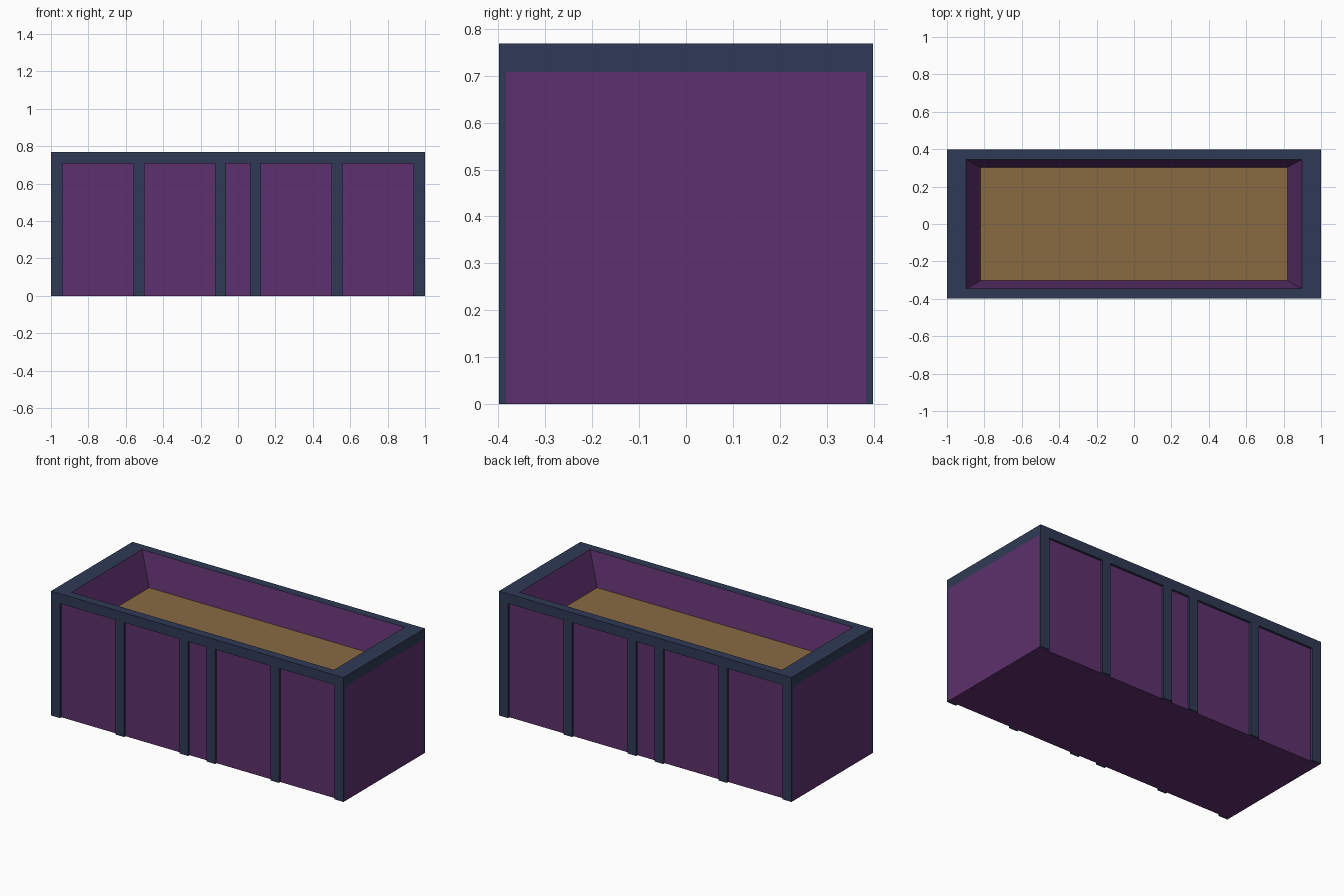
import bpy, bmesh

if "Cube" in bpy.data.objects:
    bpy.data.objects.remove(bpy.data.objects["Cube"])

HX, HY, H = 1.0, 0.398, 0.769      # outer half sizes and height
PANEL_Y, RIM_Z, SOIL_Z = 0.384, 0.708, 0.57


def material(name, rgb):
    m = bpy.data.materials.new(name)
    m.diffuse_color = (*rgb, 1)
    m.use_nodes = True
    m.node_tree.nodes["Principled BSDF"].inputs["Base Color"].default_value = m.diffuse_color
    return m


purple = material("purple_panel", (0.110, 0.030, 0.153))
navy = material("navy_frame", (0.028, 0.042, 0.089))
earth = material("brown_soil", (0.25, 0.145, 0.055))


def finish(name, bm, mat):
    me = bpy.data.meshes.new(name)
    bm.to_mesh(me)
    bm.free()
    me.materials.append(mat)
    ob = bpy.data.objects.new(name, me)
    bpy.context.collection.objects.link(ob)
    return ob


def loft(name, rings, mat, cap_start=False, cap_end=False):
    """Join a series of centred rectangles (half x, half y, z)."""
    bm = bmesh.new()
    loops = [[bm.verts.new((sx * x, sy * y, z))
              for sx, sy in ((-1, -1), (1, -1), (1, 1), (-1, 1))]
             for x, y, z in rings]
    for a, b in zip(loops, loops[1:]):
        for i in range(4):
            j = (i + 1) % 4
            bm.faces.new((a[i], a[j], b[j], b[i]))
    if cap_start:
        bm.faces.new(loops[0][::-1])
    if cap_end:
        bm.faces.new(loops[-1])
    return finish(name, bm, mat)


def box(name, x0, x1, y0, y1, z0, z1, mat):
    bm = bmesh.new()
    bmesh.ops.create_cube(bm, size=1)
    for v in bm.verts:
        v.co = ((x0 + x1) / 2 + v.co.x * (x1 - x0),
                (y0 + y1) / 2 + v.co.y * (y1 - y0),
                (z0 + z1) / 2 + v.co.z * (z1 - z0))
    return finish(name, bm, mat)


# Outer walls with closed underside
loft("planter_walls", [(HX, PANEL_Y, 0), (HX, PANEL_Y, RIM_Z)], purple, cap_start=True)

# Overhanging top rim
loft("top_rim", [(0.99, PANEL_Y, RIM_Z), (HX, HY, RIM_Z), (HX, HY, H), (0.897, 0.345, H)], navy)

# Sloping inside walls and soil
loft("inner_walls", [(0.897, 0.345, H), (0.82, 0.303, SOIL_Z)], purple)
loft("soil", [(0.82, 0.303, SOIL_Z)], earth, cap_end=True)

# Vertical posts on the front and back, mirrored left to right
for side, sy in (("front", -1), ("back", 1)):
    y0, y1 = sorted((sy * PANEL_Y, sy * HY))
    for sx in (-1, 1):
        for label, a, b in (("corner", 0.938, HX), ("middle", 0.50, 0.558), ("inner", 0.063, 0.123)):
            x0, x1 = sorted((sx * a, sx * b))
            hand = "left" if sx < 0 else "right"
            box(f"{side}_{label}_post_{hand}", x0, x1, y0, y1, 0, RIM_Z, navy)
